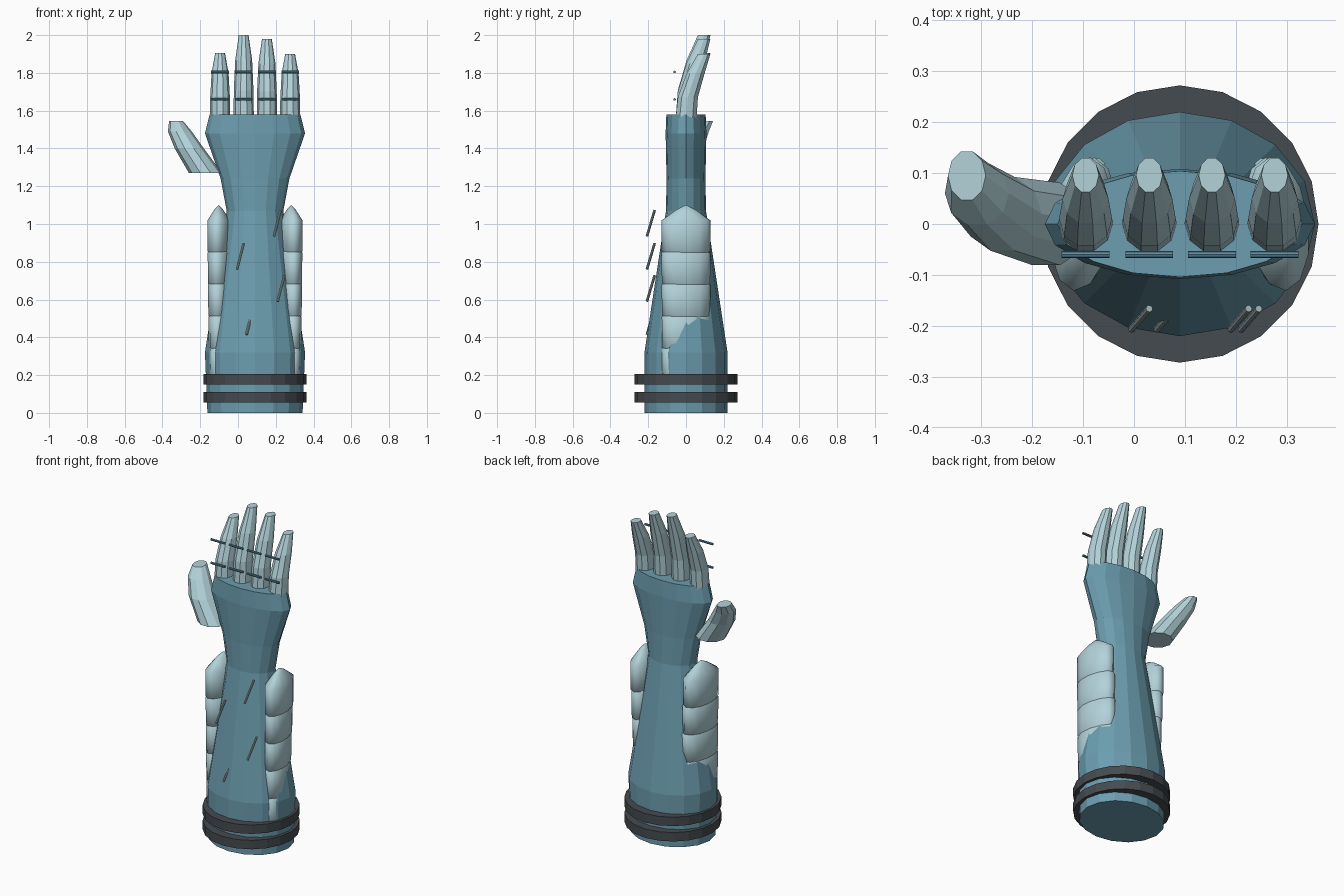
import bpy, bmesh
from math import sin, cos, pi, radians
from mathutils import Vector, Matrix

cube = bpy.data.objects.get("Cube")
if cube:
    bpy.data.objects.remove(cube)


def material(name, rgb):
    m = bpy.data.materials.new(name)
    m.use_nodes = True
    m.diffuse_color = (*rgb, 1)
    m.node_tree.nodes["Principled BSDF"].inputs["Base Color"].default_value = (*rgb, 1)
    return m


TEAL = material("teal sleeve", (0.15, 0.34, 0.43))
PALE = material("pale ice", (0.45, 0.65, 0.70))
DARK = material("dark band", (0.06, 0.07, 0.08))
BLUE = material("blue bar", (0.10, 0.26, 0.37))
GREY = material("grey needle", (0.36, 0.45, 0.46))
AXIS = 0.09  # x position of the forearm axis


def finish(name, bm, mat, smooth=False):
    bmesh.ops.recalc_face_normals(bm, faces=bm.faces)
    mesh = bpy.data.meshes.new(name)
    bm.to_mesh(mesh)
    bm.free()
    mesh.materials.append(mat)
    if smooth:
        mesh.shade_smooth()
    ob = bpy.data.objects.new(name, mesh)
    bpy.context.collection.objects.link(ob)
    return ob


def loft(name, sections, sides, mat, smooth=False):
    """Skin horizontal ellipses given as (x, y, z, rx, ry) and cap both ends."""
    bm = bmesh.new()
    rings = []
    for x, y, z, rx, ry in sections:
        rings.append([bm.verts.new((x + rx * cos(2 * pi * k / sides),
                                    y + ry * sin(2 * pi * k / sides), z))
                      for k in range(sides)])
    for a, b in zip(rings, rings[1:]):
        for k in range(sides):
            n = (k + 1) % sides
            bm.faces.new((a[k], a[n], b[n], b[k]))
    bm.faces.new(rings[0])
    bm.faces.new(rings[-1])
    return finish(name, bm, mat, smooth)


def rod(name, start, end, radius, mat):
    a, b = Vector(start), Vector(end)
    bm = bmesh.new()
    turn = (b - a).to_track_quat('Z', 'Y').to_matrix().to_4x4()
    bmesh.ops.create_cone(bm, cap_ends=True, segments=8, radius1=radius, radius2=radius,
                          depth=(b - a).length,
                          matrix=Matrix.Translation((a + b) / 2) @ turn)
    return finish(name, bm, mat)


# Forearm and palm
profile = [(0, 0.252, 0.22), (0.32, 0.265, 0.22), (1.07, 0.15, 0.106),
           (1.24, 0.182, 0.103), (1.48, 0.265, 0.108), (1.58, 0.24, 0.104)]
loft("forearm", [(AXIS, 0, z, rx, ry) for z, rx, ry in profile], 16, TEAL)

# Cuff bands
for label, z in (("lower", 0.055), ("upper", 0.15)):
    loft(label + "_band", [(AXIS, 0, h, 0.272, 0.272) for h in (z, z + 0.055)], 20, DARK)

# Fingers, each with two thin bars in front
base = 1.55
for label, x, top in (("index", -0.095, 1.905), ("middle", 0.03, 2.0),
                      ("ring", 0.153, 1.98), ("little", 0.276, 1.90)):
    shape = [(0, 0, 0.054, 0.058), (0.35, 0.01, 0.052, 0.056),
             (0.7, 0.05, 0.045, 0.05), (1, 0.096, 0.026, 0.035)]
    loft(label + "_finger", [(x, y, base + t * (top - base), rx, ry)
                             for t, y, rx, ry in shape], 10, PALE)
    for part, z in (("lower", 1.66), ("upper", 1.805)):
        rod(f"{label}_{part}_bar", (x - 0.047, -0.06, z), (x + 0.047, -0.06, z), 0.007, BLUE)

# Thumb
loft("thumb", [(-0.172, 0, 1.27, 0.088, 0.085), (-0.258, 0.02, 1.40, 0.077, 0.076),
               (-0.308, 0.06, 1.49, 0.063, 0.064), (-0.328, 0.095, 1.545, 0.037, 0.05)],
     10, PALE)

# Overlapping armour scales down both sides
for side, label in ((1, "left"), (-1, "right")):
    for i in range(5):
        z = 0.935 - 0.17 * i
        rings = [(0.165, 0.02), (0.14, 0.4), (0.083, 1), (-0.08, 0.98), (-0.15, 0.15)]
        scale = loft(f"{label}_scale_{i + 1}",
                     [(0, 0, h, 0.061 * r, 0.132 * r) for h, r in rings], 12, PALE, True)
        scale.location = (AXIS + side * (0.192 - 0.004 * i), 0, z)
        scale.rotation_euler.z = side * radians(7 + 2 * i)

# Slanted needles on the front of the forearm
for i, (x, z) in enumerate(((-0.005, 0.76), (0.19, 0.935), (0.21, 0.59), (0.045, 0.415))):
    rod(f"needle_{i + 1}", (x, -0.207, z), (x + 0.035, -0.166, z + 0.138), 0.007, GREY)
